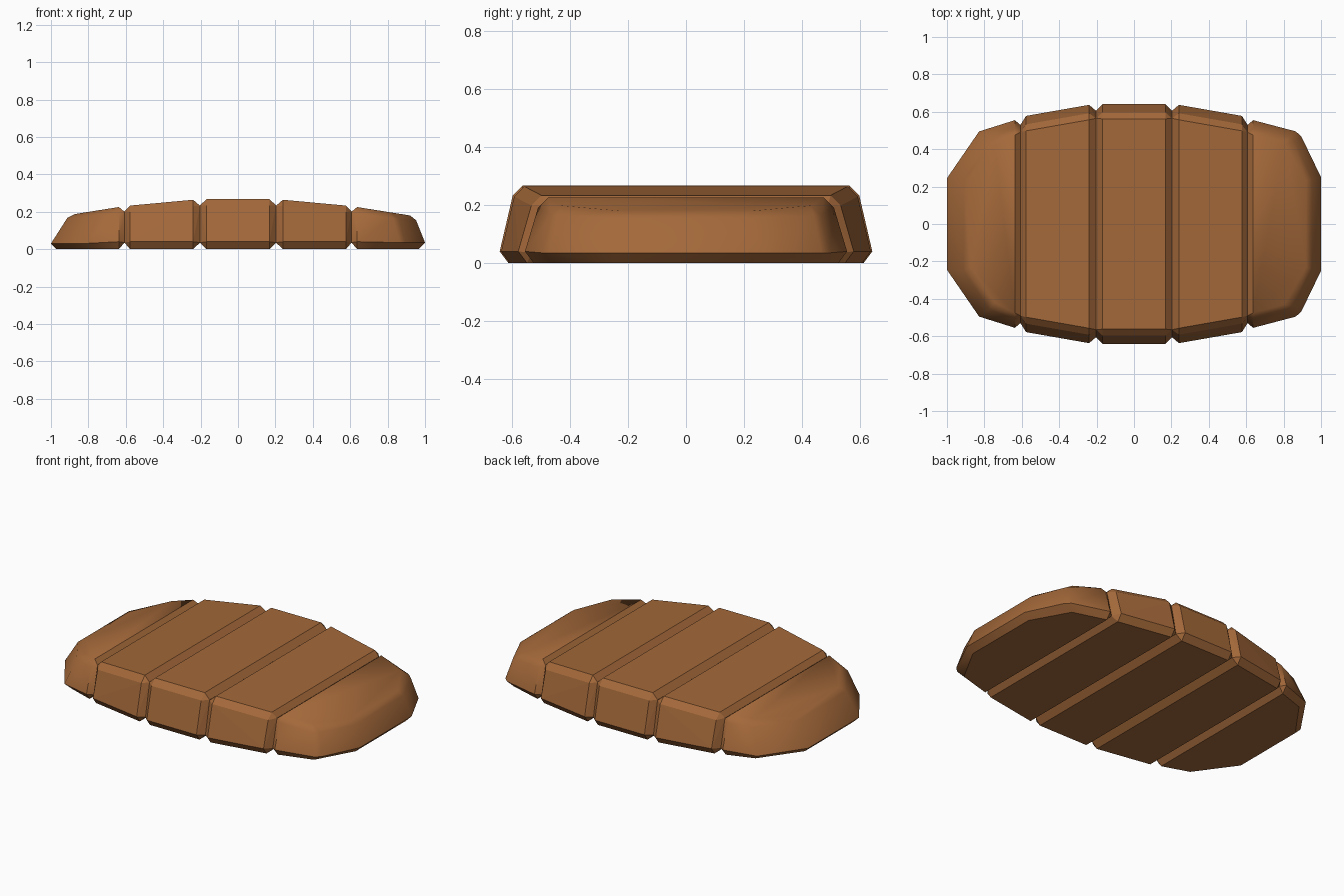
import bpy, bmesh, math

if "Cube" in bpy.data.objects:
    bpy.data.objects.remove(bpy.data.objects["Cube"])

crust = bpy.data.materials.new("crust brown")
crust.diffuse_color = (0.37, 0.14, 0.042, 1)
crust.use_nodes = True
crust.node_tree.nodes["Principled BSDF"].inputs["Base Color"].default_value = crust.diffuse_color


def hull(name, points, smooth_angle=None):
    """Convex piece from half of its points, mirrored across y."""
    bm = bmesh.new()
    for x, y, z in points:
        bm.verts.new((x, y, z))
        bm.verts.new((x, -y, z))
    res = bmesh.ops.convex_hull(bm, input=bm.verts[:])
    junk = {v for v in res["geom_interior"] + res["geom_unused"]
            if isinstance(v, bmesh.types.BMVert) and v.is_valid}
    bmesh.ops.delete(bm, geom=list(junk), context='VERTS')
    bmesh.ops.dissolve_limit(bm, angle_limit=math.radians(2),
                             verts=bm.verts[:], edges=bm.edges[:])
    bmesh.ops.recalc_face_normals(bm, faces=bm.faces[:])
    mesh = bpy.data.meshes.new(name)
    bm.to_mesh(mesh)
    bm.free()
    mesh.materials.append(crust)
    ob = bpy.data.objects.new(name, mesh)
    bpy.context.collection.objects.link(ob)
    if smooth_angle:
        bpy.context.view_layer.objects.active = ob
        ob.select_set(True)
        bpy.ops.object.shade_smooth_by_angle(angle=math.radians(smooth_angle))
        ob.select_set(False)


def section(x, w, h):
    """Full bevelled outline of the loaf at x."""
    return [(x, w - 0.03, 0), (x, w, 0.04),
            (x, w - 0.045, h - 0.035), (x, w - 0.08, h)]


def groove(x, w, h):
    """Smaller outline at the bottom of a groove."""
    return [(x, w, 0.035), (x, w - 0.04, h)]


# middle slice
hull("middle_slice", groove(-0.203, 0.605, 0.234) + section(-0.168, 0.642, 0.268)
     + section(0.168, 0.642, 0.268) + groove(0.203, 0.605, 0.234))

# slices either side of the middle
for side, s in (("left", -1), ("right", 1)):
    hull(side + "_slice", groove(s * 0.203, 0.605, 0.232) + section(s * 0.24, 0.637, 0.264)
         + section(s * 0.577, 0.578, 0.233) + groove(s * 0.607, 0.53, 0.202))

# rounded ends: bottom, rim, shoulder and top outlines
start = groove(0.607, 0.53, 0.2) + section(0.637, 0.555, 0.225)
right = [(0.84, 0.465, 0), (0.965, 0.24, 0),
         (0.865, 0.495, 0.035), (0.895, 0.467, 0.035), (1.0, 0.25, 0.035),
         (0.83, 0.465, 0.165), (0.86, 0.44, 0.163), (0.952, 0.24, 0.155),
         (0.805, 0.43, 0.198), (0.92, 0.23, 0.18)]
left = [(0.80, 0.47, 0), (0.97, 0.235, 0),
        (0.828, 0.495, 0.03), (1.0, 0.245, 0.03),
        (0.775, 0.455, 0.178), (0.912, 0.245, 0.168),
        (0.745, 0.42, 0.208), (0.87, 0.23, 0.188)]
hull("right_end", start + right, 35)
hull("left_end", [(-x, y, z) for x, y, z in start + left], 35)
